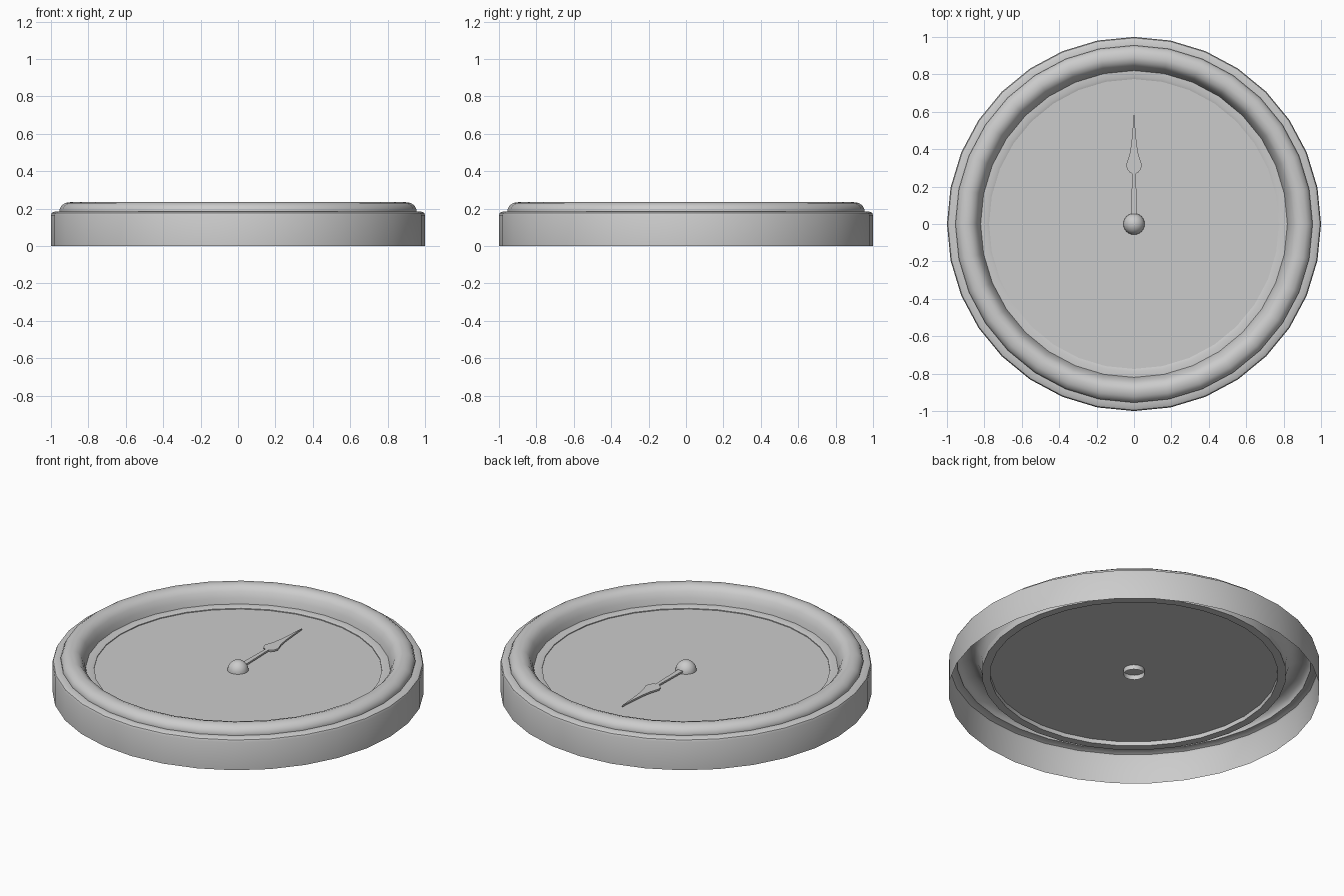
import bpy, bmesh, math

if "Cube" in bpy.data.objects:
    bpy.data.objects.remove(bpy.data.objects["Cube"], do_unlink=True)

GREY = (0.6, 0.6, 0.6, 1.0)
mat = bpy.data.materials.new("light grey")
mat.use_nodes = True
mat.diffuse_color = GREY
mat.node_tree.nodes["Principled BSDF"].inputs["Base Color"].default_value = GREY


def finish(name, bm, angle=40):
    me = bpy.data.meshes.new(name)
    bm.to_mesh(me)
    bm.free()
    me.materials.append(mat)
    ob = bpy.data.objects.new(name, me)
    bpy.context.collection.objects.link(ob)
    bpy.ops.object.select_all(action='DESELECT')
    ob.select_set(True)
    bpy.context.view_layer.objects.active = ob
    bpy.ops.object.shade_smooth_by_angle(angle=math.radians(angle))
    return ob


def lathe(name, profile, sides=32, closed=False):
    """Spin an (r, z) profile, listed from outside upward, about the z axis."""
    bm = bmesh.new()
    rings = []
    for r, z in profile:
        if r == 0:
            rings.append([bm.verts.new((0, 0, z))] * sides)
        else:
            turns = [math.tau * i / sides for i in range(sides)]
            rings.append([bm.verts.new((r * math.cos(a), r * math.sin(a), z)) for a in turns])
    pairs = list(zip(rings, rings[1:]))
    if closed:
        pairs.append((rings[-1], rings[0]))
    for low, high in pairs:
        for i in range(sides):
            j = (i + 1) % sides
            corners = list(dict.fromkeys((low[i], low[j], high[j], high[i])))
            bm.faces.new(corners)
    return finish(name, bm)


# Open-bottomed case wall with a rounded shoulder
lathe("case_wall", [(1, 0), (1, 0.165), (0.995, 0.177), (0.98, 0.184), (0.955, 0.185)])

# Rounded bezel rolling over into the dial well
lathe("bezel", [(0.955, 0.185), (0.955, 0.195), (0.945, 0.215), (0.923, 0.23),
                (0.89, 0.235), (0.862, 0.226), (0.843, 0.205), (0.828, 0.172), (0.82, 0.14)])

# Retaining ring around the dial
lathe("dial_ring", [(0.82, 0.105), (0.82, 0.14), (0.79, 0.14), (0.775, 0.135),
                    (0.775, 0.105)], closed=True)

# Flat dial plate
lathe("dial", [(0.775, 0.13), (0, 0.13)])

# Domed hub with a short open tube under the dial
R = 0.057
dome = [(R * math.cos(a), 0.13 + R * math.sin(a))
        for a in (math.pi / 12 * k for k in range(6))]
lathe("hub", [(R, 0.102)] + dome + [(0, 0.13 + R)], sides=24)

# Pointer: tapered shaft, swollen waist and long concave tip
half = [(0.016, 0.03), (0.010, 0.27), (0.024, 0.277), (0.036, 0.292), (0.042, 0.313),
        (0.036, 0.335), (0.024, 0.37), (0.014, 0.43), (0.007, 0.51)]
outline = half + [(0, 0.6)] + [(-x, y) for x, y in reversed(half)]
bm = bmesh.new()
base = bm.faces.new([bm.verts.new((x, y, 0.138)) for x, y in outline])
top = bmesh.ops.extrude_face_region(bm, geom=[base])["geom"]
bmesh.ops.translate(bm, verts=[v for v in top if isinstance(v, bmesh.types.BMVert)],
                    vec=(0, 0, 0.01))
bmesh.ops.recalc_face_normals(bm, faces=bm.faces)
finish("pointer", bm, 30)
